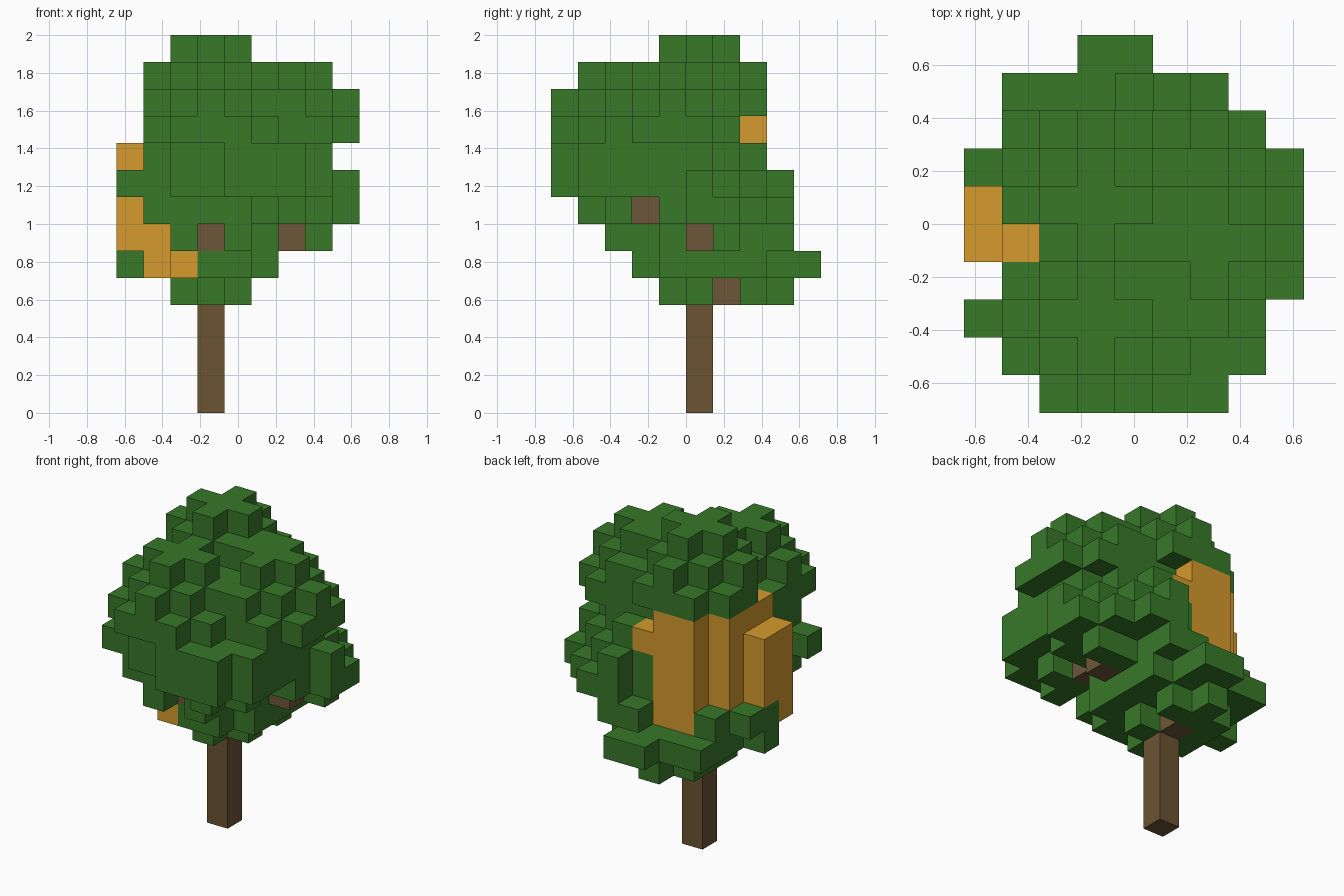
import bpy
import bmesh
from itertools import product
from mathutils import Vector

cube = bpy.data.objects.get("Cube")
if cube:
    bpy.data.objects.remove(cube, do_unlink=True)

UNIT = 2 / 14  # edge of one block


def material(name, color):
    mat = bpy.data.materials.new(name)
    mat.use_nodes = True
    mat.diffuse_color = (*color, 1)
    shader = next(n for n in mat.node_tree.nodes if n.type == "BSDF_PRINCIPLED")
    shader.inputs["Base Color"].default_value = (*color, 1)
    return mat


def box(first, last):
    """All blocks between two corner blocks, inclusive."""
    return set(product(*(range(a, b + 1) for a, b in zip(first, last))))


def disc(x, y, z, radius, reach):
    """A square layer of blocks with its corners cut off."""
    return {c for c in box((x - radius, y - radius, z), (x + radius, y + radius, z))
            if abs(c[0] - x) + abs(c[1] - y) <= reach}


def puff(x, y, top, shoulder):
    """A leaf ball: a cross, an upper layer, a wide layer and a cross."""
    return (disc(x, y, top, 1, 1) | disc(x, y, top - 1, 2, shoulder)
            | disc(x, y, top - 2, 2, 3) | disc(x, y, top - 3, 1, 1))


def oval(x0, x1, y0, y1, z):
    """A rounded layer of blocks that fills the given bounds."""
    cx, cy = (x0 + x1) / 2, (y0 + y1) / 2
    rx, ry = (x1 - x0) / 2 + 0.4, (y1 - y0) / 2 + 0.4
    return {c for c in box((x0, y0, z), (x1, y1, z))
            if ((c[0] - cx) / rx) ** 2 + ((c[1] - cy) / ry) ** 2 <= 1}


def build(name, cells, solid, mat):
    """Mesh the outer faces of a group of blocks."""
    bm = bmesh.new()
    for cell in cells:
        for axis, side in product(range(3), (0, 1)):
            neighbour = list(cell)
            neighbour[axis] += 2 * side - 1
            if tuple(neighbour) in solid:
                continue
            u, v = (axis + 1) % 3, (axis + 2) % 3
            corners = []
            for a, b in ((0, 0), (1, 0), (1, 1), (0, 1)):
                p = Vector(cell)
                p[axis] += side
                p[u] += a
                p[v] += b
                corners.append(bm.verts.new((p - Vector((4.5, 5, 0))) * UNIT))
            bm.faces.new(corners if side else corners[::-1])
    bmesh.ops.remove_doubles(bm, verts=bm.verts[:], dist=UNIT / 100)
    mesh = bpy.data.meshes.new(name)
    bm.to_mesh(mesh)
    bm.free()
    mesh.materials.append(mat)
    obj = bpy.data.objects.new(name, mesh)
    bpy.context.collection.objects.link(obj)


# Trunk and the branch ends that peek out of the crown
trunk = box((3, 5, 0), (3, 5, 5))
branches = {(3, 6, 4), (3, 3, 6), (6, 5, 6), (5, 3, 7)}

# Amber heart of the crown, stepped at the back corner
heart = box((0, 4, 6), (0, 5, 9)) | box((1, 4, 6), (1, 6, 10))
heart |= box((2, 4, 6), (3, 7, 10)) | box((1, 4, 5), (2, 4, 5))
heart |= {(4, 7, 9), (2, 3, 5)}
heart -= {(0, 5, 6)}

# Leaf core from the bottom up
bounds = [(2, 4, 4, 8), (1, 5, 3, 8), (1, 5, 2, 8), (1, 5, 2, 8),
          (1, 6, 2, 7), (1, 6, 2, 6), (2, 6, 2, 6)]
leaves = set()
for level, limits in enumerate(bounds, 4):
    leaves |= oval(*limits, level)

# Leaf balls: centre, top layer and reach of the upper layer
for ball in ((3, 5, 13, 2), (3, 2, 12, 2), (6, 4, 12, 2), (5, 2, 10, 3),
             (3, 3, 10, 3), (6, 5, 9, 2), (5, 6, 9, 2)):
    leaves |= puff(*ball)

# Open the back corner and the gaps around the branch ends
leaves = {(x, y, z) for x, y, z in leaves
          if not (x < 5 and 6 <= z <= 10 and y > 5 + min(x, 2))}
leaves -= box((6, 3, 7), (7, 3, 7)) | box((1, 4, 11), (1, 4, 12))
leaves -= {(4, 6, 4), (3, 2, 6), (6, 4, 6), (7, 5, 6), (8, 4, 7)}

# Leaf tufts around the sides
for first, last in (
    ((3, 9, 5), (4, 9, 5)), ((1, 8, 5), (2, 8, 5)),
    ((4, 7, 6), (5, 8, 6)), ((4, 7, 7), (4, 7, 8)),
    ((6, 6, 6), (7, 6, 6)), ((0, 5, 5), (0, 5, 6)),
    ((0, 6, 6), (1, 6, 6)), ((1, 7, 6), (1, 7, 6)),
    ((0, 2, 8), (1, 2, 8)), ((1, 2, 7), (1, 3, 7)),
):
    leaves |= box(first, last)

# Inner parts keep their own blocks
heart -= trunk | branches
leaves -= trunk | branches | heart
solid = trunk | branches | heart | leaves

build("trunk", trunk, solid, material("bark brown", (0.147, 0.088, 0.034)))
build("branch_ends", branches, solid, material("branch brown", (0.155, 0.094, 0.042)))
build("amber_heart", heart, solid, material("amber", (0.66, 0.325, 0.026)))
build("leaf_crown", leaves, solid, material("leaf green", (0.039, 0.188, 0.022)))
